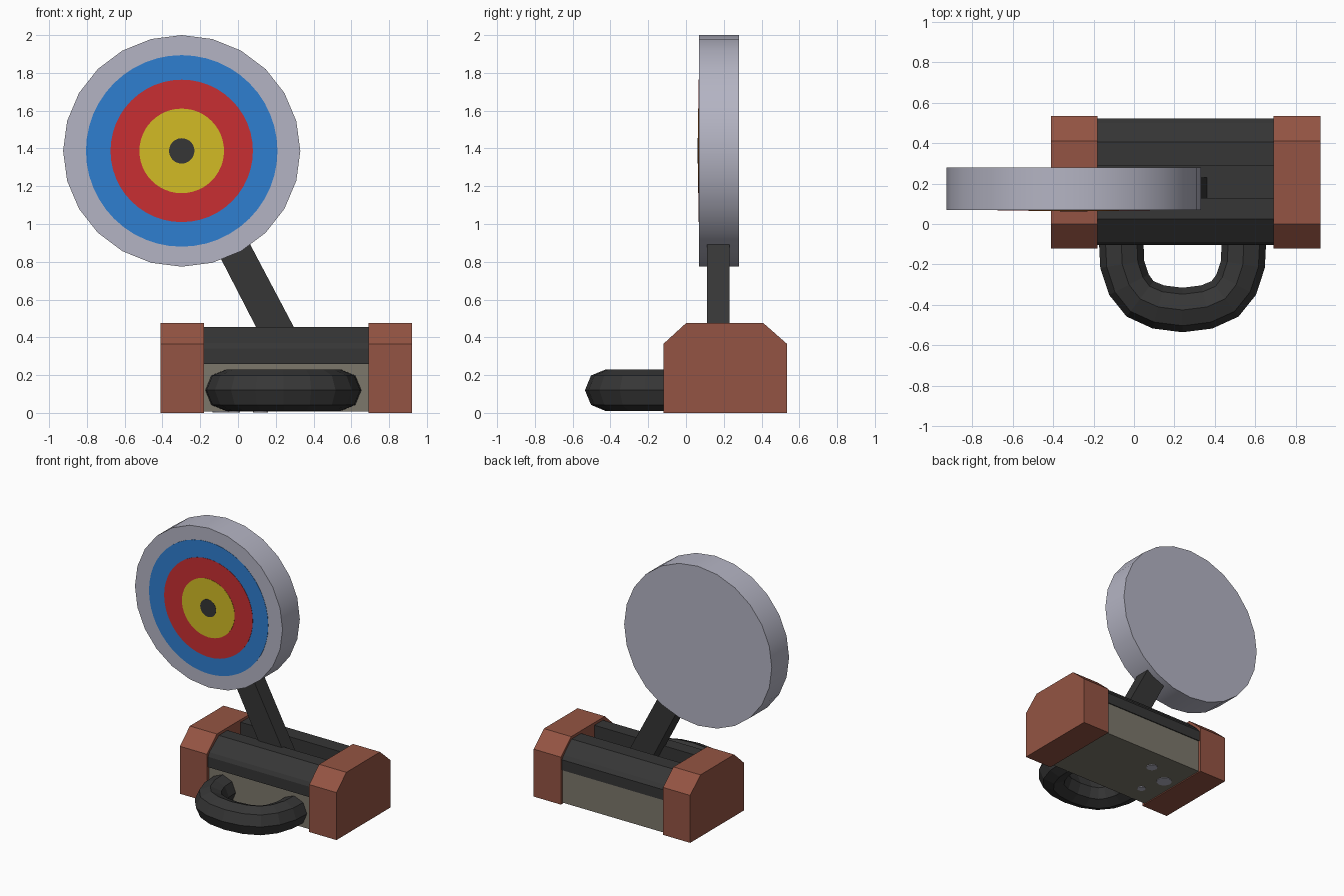
import bpy, bmesh, math
from mathutils import Vector

cube = bpy.data.objects.get("Cube")
if cube:
    bpy.data.objects.remove(cube, do_unlink=True)


def material(name, rgb):
    lin = [((c / 255 + 0.055) / 1.055) ** 2.4 for c in rgb] + [1]
    m = bpy.data.materials.new(name)
    m.use_nodes = True
    m.diffuse_color = lin
    m.node_tree.nodes["Principled BSDF"].inputs["Base Color"].default_value = lin
    return m


terracotta = material("terracotta", (148, 84, 67))
charcoal = material("charcoal", (54, 54, 54))
stone = material("warm grey", (124, 119, 107))
silver = material("pale silver", (180, 180, 195))
blue = material("blue", (47, 126, 208))
red = material("red", (200, 47, 50))
yellow = material("yellow", (210, 187, 37))


def finish(name, bm, mat, smooth=False):
    bmesh.ops.recalc_face_normals(bm, faces=bm.faces)
    me = bpy.data.meshes.new(name)
    bm.to_mesh(me)
    bm.free()
    me.materials.append(mat)
    ob = bpy.data.objects.new(name, me)
    bpy.context.collection.objects.link(ob)
    if smooth:
        bpy.ops.object.select_all(action='DESELECT')
        ob.select_set(True)
        bpy.context.view_layer.objects.active = ob
        bpy.ops.object.shade_smooth_by_angle()
    return ob


def prism(name, profile, axis, start, end, mat, smooth=False):
    """Extrude a 2D profile along x, y or z (0, 1, 2)."""
    bm = bmesh.new()
    rings = []
    for depth in (start, end):
        ring = []
        for p in profile:
            co = list(p)
            co.insert(axis, depth)
            ring.append(bm.verts.new(co))
        rings.append(ring)
        bm.faces.new(ring)
    n = len(profile)
    for i in range(n):
        j = (i + 1) % n
        bm.faces.new((rings[0][i], rings[0][j], rings[1][j], rings[1][i]))
    return finish(name, bm, mat, smooth)


def ellipse(cx, cy, rx, ry, sides):
    return [(cx + rx * math.cos(math.tau * i / sides),
             cy + ry * math.sin(math.tau * i / sides)) for i in range(sides)]


# End blocks with chamfered tops
block = [(-0.12, 0), (0.535, 0), (0.535, 0.365), (0.41, 0.475),
         (0, 0.475), (-0.12, 0.365)]
prism("right_end_block", block, 0, -0.41, -0.18, terracotta)
prism("left_end_block", block, 0, 0.69, 0.922, terracotta)

# Base slab and the slotted cover above it
prism("base_slab", [(-0.095, 0.008), (0.515, 0.008), (0.515, 0.262), (-0.095, 0.262)],
      0, -0.185, 0.695, stone)
cover = [(-0.105, 0.26), (-0.105, 0.34), (-0.09, 0.37), (0.025, 0.455), (0.128, 0.455),
         (0.128, 0.33), (0.29, 0.33), (0.29, 0.455), (0.405, 0.455), (0.5, 0.37),
         (0.522, 0.34), (0.522, 0.26)]
prism("slotted_cover", cover, 0, -0.185, 0.695, charcoal)

# Leaning arm
prism("arm", [(0.06, 0.90), (-0.09, 0.815), (0.17, 0.31), (0.372, 0.31)],
      1, 0.11, 0.23, charcoal)

# Round board with painted rings
cx, cz, face = -0.298, 1.387, 0.07
prism("target_board", ellipse(cx, cz, 0.628, 0.613, 24), 1, face, 0.28, silver, True)
rings = [("blue_ring", 0.507, blue), ("red_ring", 0.377, red),
         ("yellow_ring", 0.224, yellow), ("bullseye", 0.067, charcoal)]
for i, (name, r, mat) in enumerate(rings):
    prism(name, ellipse(cx, cz, r, r, 48), 1, face - 0.002 * (i + 1), face + 0.001, mat)

# Foot studs under the slab
for i, (x, y, r) in enumerate([(0.12, 0.345, 0.04), (-0.08, 0.245, 0.055), (-0.02, 0.06, 0.03)]):
    prism(f"foot_stud_{i + 1}", ellipse(x, y, r, r, 16), 2, 0.003, 0.01, silver)

# U-shaped handle: octagonal section swept along a mirrored path
mid = 0.24
half = [(-0.065, -0.05), (-0.058, -0.2), (-0.025, -0.3), (0.03, -0.37), (0.12, -0.41)]
path = half + [(mid, -0.425)] + [(2 * mid - x, y) for x, y in reversed(half)]
path = [Vector((x, y, 0.12)) for x, y in path]
bm = bmesh.new()
loops = []
for i, p in enumerate(path):
    tangent = (path[min(i + 1, len(path) - 1)] - path[max(i - 1, 0)]).normalized()
    side = tangent.cross(Vector((0, 0, 1)))
    loops.append([bm.verts.new(p + side * a + Vector((0, 0, b)))
                  for a, b in ellipse(0, 0, 0.11, 0.11, 8)])
for a, b in zip(loops, loops[1:]):
    for i in range(8):
        j = (i + 1) % 8
        bm.faces.new((a[i], a[j], b[j], b[i]))
bm.faces.new(loops[0])
bm.faces.new(loops[-1])
finish("handle", bm, charcoal)
